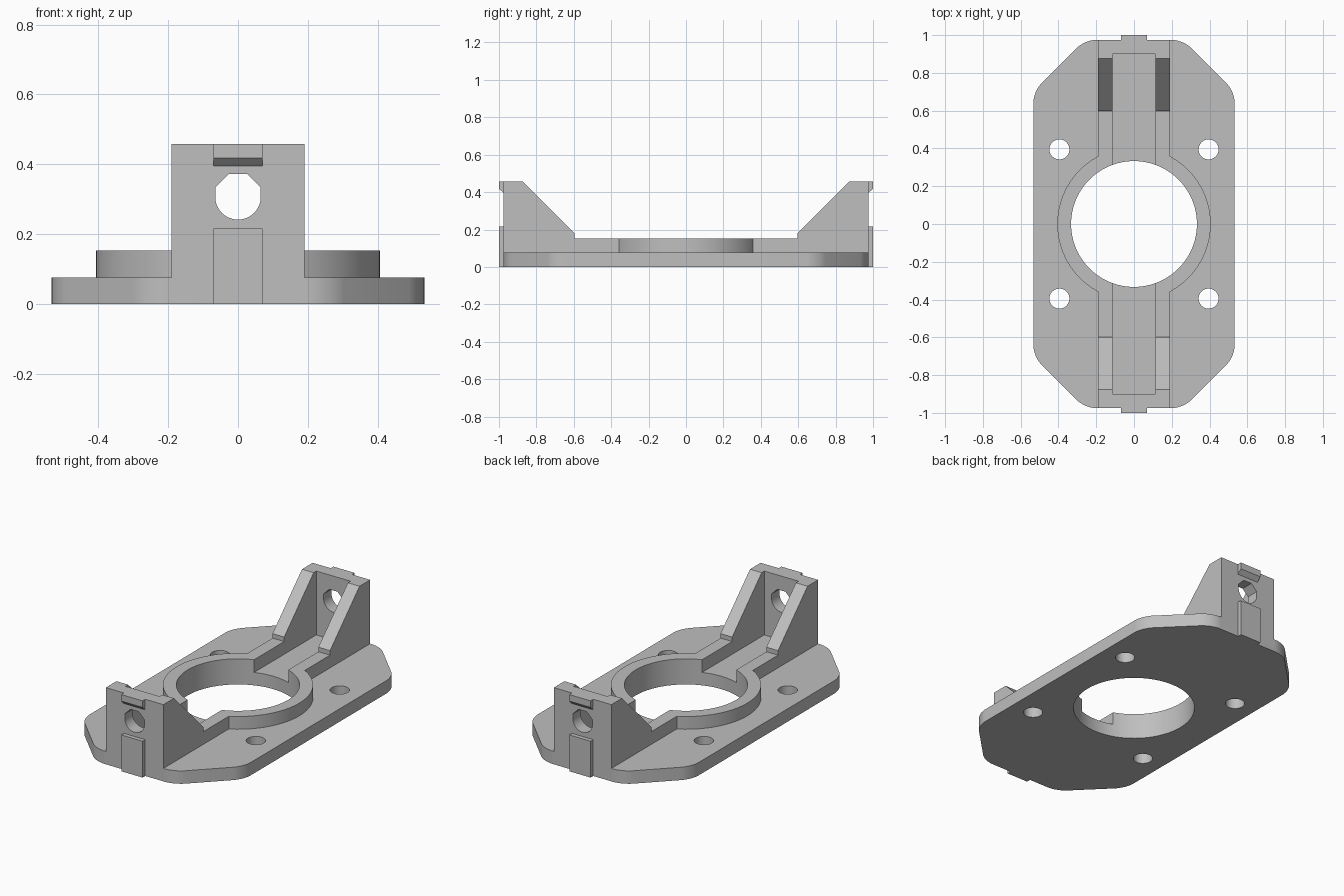
import bpy, bmesh
from math import sin, cos, pi, radians

if "Cube" in bpy.data.objects:
    bpy.data.objects.remove(bpy.data.objects["Cube"], do_unlink=True)

grey = bpy.data.materials.new("light_grey")
grey.use_nodes = True
grey.diffuse_color = (0.52, 0.52, 0.52, 1)
grey.node_tree.nodes["Principled BSDF"].inputs["Base Color"].default_value = (0.52, 0.52, 0.52, 1)

PLATE, RIM, TOP, END = 0.077, 0.153, 0.458, 0.975


def prism(name, profile, axis, lo, hi, bevel=0):
    """Extrude a 2D profile along an axis; optionally round its corners."""
    place = {"X": lambda a, b, t: (t, a, b),
             "Y": lambda a, b, t: (a, t, b),
             "Z": lambda a, b, t: (a, b, t)}[axis]
    bm = bmesh.new()
    ends = [[bm.verts.new(place(a, b, t)) for a, b in profile] for t in (lo, hi)]
    for ring in ends:
        bm.faces.new(ring)
    sides = []
    for i in range(len(profile)):
        bm.faces.new((ends[0][i - 1], ends[0][i], ends[1][i], ends[1][i - 1]))
        sides.append(bm.edges.get((ends[0][i], ends[1][i])))
    bmesh.ops.recalc_face_normals(bm, faces=bm.faces)
    if bevel:
        bmesh.ops.bevel(bm, geom=sides, offset=bevel, segments=6,
                        profile=0.5, affect="EDGES")
    mesh = bpy.data.meshes.new(name)
    bm.to_mesh(mesh)
    bm.free()
    mesh.materials.append(grey)
    obj = bpy.data.objects.new(name, mesh)
    bpy.context.collection.objects.link(obj)
    return obj


def circle(radius, n, x=0, y=0):
    return [(x + radius * cos(2 * pi * i / n), y + radius * sin(2 * pi * i / n)) for i in range(n)]


def mirrored(points):
    """Complete a half profile by reflecting it in the second axis."""
    return points + [(-a, b) for a, b in reversed(points)]


def combine(target, other, operation):
    mod = target.modifiers.new(operation.lower(), "BOOLEAN")
    mod.operation, mod.object, mod.solver = operation, other, "EXACT"
    bpy.context.view_layer.objects.active = target
    bpy.ops.object.modifier_apply(modifier=mod.name)
    bpy.data.objects.remove(other, do_unlink=True)


# Base plate with rounded, clipped corners
half = [(0.26, -END), (0.533, -0.702), (0.533, 0.702), (0.26, END)]
body = prism("mounting_bracket", mirrored(half), "Z", 0, PLATE, bevel=0.06)

# Raised rails, sloping gussets and end walls in one side profile
gusset = [(END, 0.03), (END, TOP), (0.875, TOP), (0.597, 0.18), (0.597, RIM)]
combine(body, prism("gussets", mirrored(gusset), "X", -0.19, 0.19), "UNION")

# Collar round the bore
combine(body, prism("collar", circle(0.406, 96), "Z", 0.03, RIM), "UNION")

# Channel between the rails, then the large bore
combine(body, prism("channel_cutter", mirrored([(0.113, PLATE), (0.113, 1)]),
                    "Y", -0.9, 0.9), "DIFFERENCE")
combine(body, prism("bore_cutter", circle(0.333, 96), "Z", -1, 1), "DIFFERENCE")

# Four screw holes
for x in (-0.395, 0.395):
    for y in (-0.395, 0.395):
        combine(body, prism("screw_cutter", circle(0.053, 32, x, y), "Z", -1, 1), "DIFFERENCE")

# Holes through the end walls: round below, faceted above
r, flat, mid = 0.065, 0.027, 0.307
lower = [(r * sin(pi * i / 24), mid - r * cos(pi * i / 24)) for i in range(1, 13)]
wall_hole = mirrored(lower + [(r, mid + flat), (flat, mid + r)])
combine(body, prism("wall_hole_cutter", wall_hole, "Y", -1.2, 1.2), "DIFFERENCE")

# Lower tab and upper catch on the outside of each end wall
for side in (-1, 1):
    tab = [(0.94, 0), (1, 0), (1, 0.217), (0.94, 0.217)]
    catch = [(0.94, 0.395), (END, 0.395), (1, 0.419), (1, TOP), (0.94, TOP)]
    for name, shape in (("tab", tab), ("catch", catch)):
        combine(body, prism(name, [(side * y, z) for y, z in shape], "X", -0.07, 0.07), "UNION")

bpy.ops.object.select_all(action="DESELECT")
body.select_set(True)
bpy.context.view_layer.objects.active = body
bpy.ops.object.shade_smooth_by_angle(angle=radians(20))
